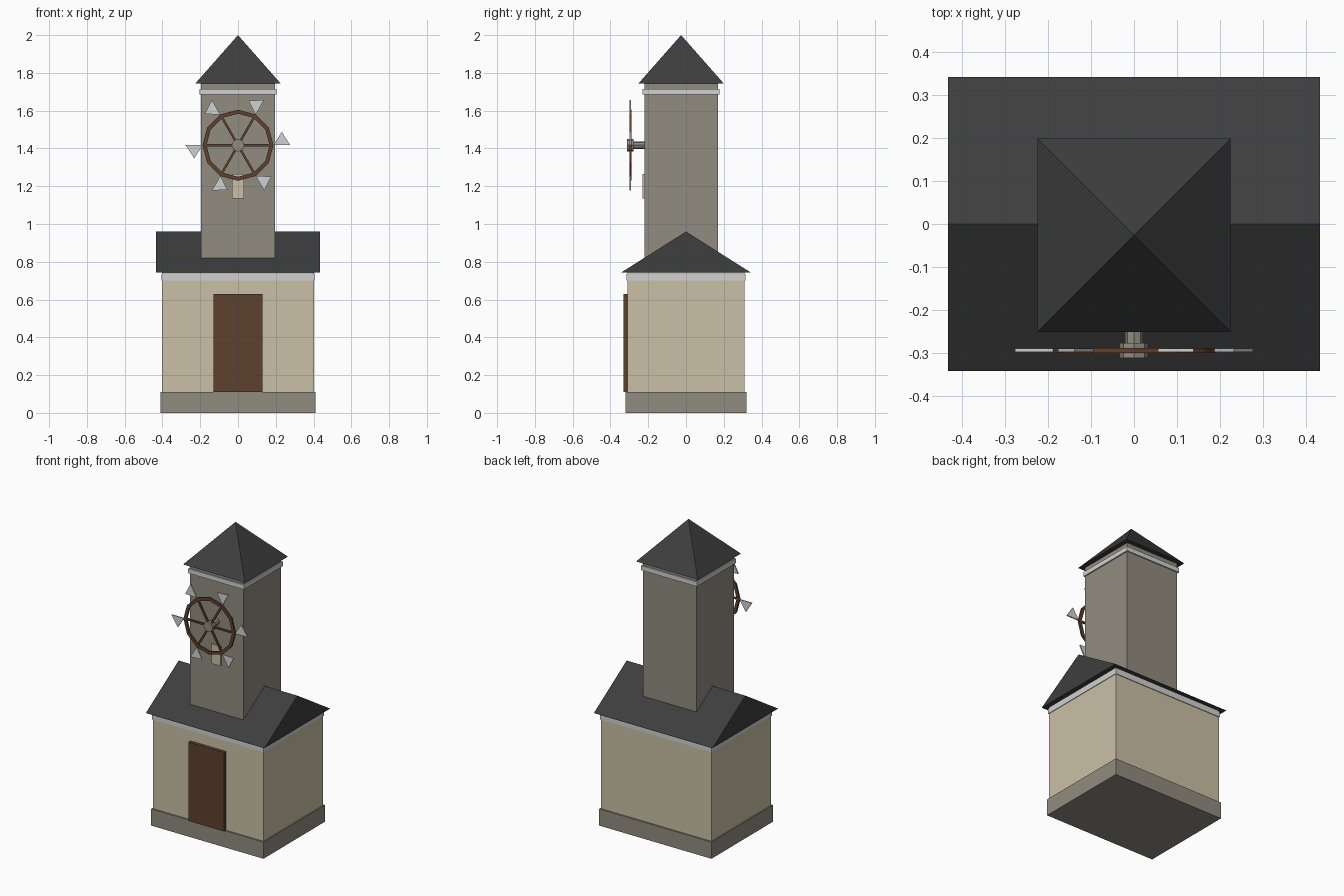
import bpy, bmesh, math
from mathutils import Matrix, Vector

if "Cube" in bpy.data.objects:
    bpy.data.objects.remove(bpy.data.objects["Cube"])


def material(name, r, g, b):
    lin = [((c / 255 + 0.055) / 1.055) ** 2.4 for c in (r, g, b)]
    m = bpy.data.materials.new(name)
    m.diffuse_color = (*lin, 1)
    m.use_nodes = True
    m.node_tree.nodes["Principled BSDF"].inputs["Base Color"].default_value = m.diffuse_color
    return m


STONE = material("stone grey", 145, 140, 128)
CREAM = material("cream plaster", 202, 192, 165)
ROOF = material("dark slate", 62, 62, 62)
TRIM = material("pale trim", 208, 210, 210)
WOOD = material("brown wood", 95, 65, 46)


def finish(name, bm, mat):
    bmesh.ops.recalc_face_normals(bm, faces=bm.faces)
    me = bpy.data.meshes.new(name)
    bm.to_mesh(me)
    bm.free()
    me.materials.append(mat)
    ob = bpy.data.objects.new(name, me)
    bpy.context.collection.objects.link(ob)
    return ob


def box(name, mat, x, y, z):
    bm = bmesh.new()
    size = [b - a for a, b in (x, y, z)]
    mid = [(a + b) / 2 for a, b in (x, y, z)]
    bmesh.ops.create_cube(bm, size=1, matrix=Matrix.Translation(mid) @ Matrix.Diagonal((*size, 1)))
    return finish(name, bm, mat)


def extrude(name, mat, pts, vec):
    bm = bmesh.new()
    f = bm.faces.new([bm.verts.new(p) for p in pts])
    out = bmesh.ops.extrude_face_region(bm, geom=[f], use_keep_orig=True)
    bmesh.ops.translate(bm, vec=vec, verts=[v for v in out["geom"] if isinstance(v, bmesh.types.BMVert)])
    return finish(name, bm, mat)


# house
box("plinth", STONE, (-.41, .41), (-.32, .32), (0, .11))
box("house_walls", CREAM, (-.402, .402), (-.31, .31), (.11, .744))
box("house_cornice", TRIM, (-.406, .406), (-.315, .315), (.70, .735))
box("door", WOOD, (-.13, .13), (-.332, -.308), (.11, .63))
extrude("house_roof", ROOF, [(-.433, -.342, .744), (-.433, .342, .744), (-.433, 0, .96)], (.866, 0, 0))

# tower
TY = -.026
box("tower", STONE, (-.195, .195), (TY - .195, TY + .195), (.75, 1.745))
box("tower_cornice", TRIM, (-.203, .203), (TY - .203, TY + .203), (1.685, 1.715))
bm = bmesh.new()
bmesh.ops.create_cone(bm, cap_ends=True, segments=4, radius1=.225 * math.sqrt(2), radius2=0, depth=.255,
                      matrix=Matrix.Translation((0, TY, 1.8725)) @ Matrix.Rotation(math.pi / 4, 4, 'Z'))
finish("tower_roof", bm, ROOF)
box("window_plate", CREAM, (-.033, .033), (-.230, -.221), (1.135, 1.265))

# wheel, centred on its axle
CX, WY, CZ = 0, -.294, 1.417


def polar(r, t, a, y):
    return Vector((CX + r * math.cos(a) - t * math.sin(a), y, CZ + r * math.sin(a) + t * math.cos(a)))


def disc(name, mat, r, y0, y1):
    pts = [polar(r, 0, i * math.pi / 4, y0) for i in range(8)]
    extrude(name, mat, pts, (0, y1 - y0, 0))


disc("axle", STONE, .021, -.285, -.215)
disc("hub", STONE, .034, -.312, -.277)

# rim with twelve sides and a square section
bm = bmesh.new()
rings = [[bm.verts.new(polar(r, 0, i * math.pi / 6, WY + d)) for r, d in
          ((.188, -.006), (.188, .006), (.167, .006), (.167, -.006))] for i in range(12)]
for i in range(12):
    a, b = rings[i], rings[(i + 1) % 12]
    for j in range(4):
        k = (j + 1) % 4
        bm.faces.new((a[j], a[k], b[k], b[j]))
finish("wheel_rim", bm, WOOD)

# spokes and triangular vanes
for i in range(6):
    a = i * math.pi / 3
    extrude(f"spoke_{i + 1}", WOOD, [polar(r, t, a, WY - .005) for r, t in
            ((.02, -.006), (.172, -.006), (.172, .006), (.02, .006))], (0, .01, 0))
    extrude(f"vane_{i + 1}", TRIM, [polar(r, t, a, WY - .004) for r, t in
            ((.187, 0), (.277, 0), (.232, .07))], (0, .008, 0))
